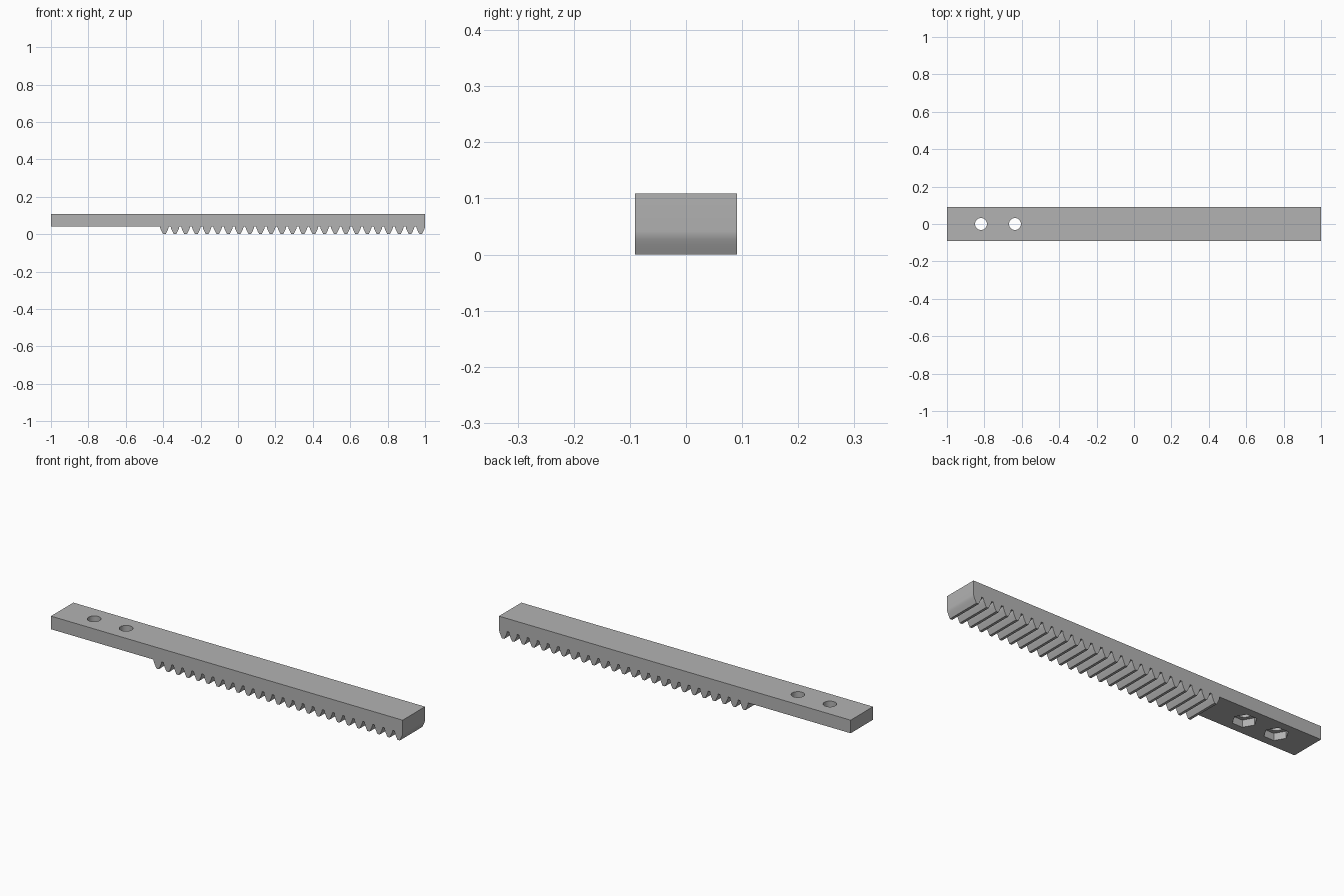
import bpy, bmesh, math
from mathutils import Vector

if "Cube" in bpy.data.objects:
    bpy.data.objects.remove(bpy.data.objects["Cube"], do_unlink=True)

MOD = 1 / 55                  # gear module; all sizes follow from it
PITCH = math.pi * MOD
TOP = 6 * MOD
ROOT = 2.3 * MOD
HALF_WIDTH = 5 * MOD
TEETH = 25
# half a tooth, root to tip, as (half width, height) in modules
FLANK = [(1.27, 2.3), (1.23, 1.9), (1.1, 1.5), (0.87, 1.0), (0.62, 0.5), (0.36, 0)]

grey = bpy.data.materials.new("plain grey")
grey.use_nodes = True
colour = (0.45, 0.45, 0.45, 1)
grey.diffuse_color = colour
grey.node_tree.nodes["Principled BSDF"].inputs["Base Color"].default_value = colour


def prism(name, points, offset):
    """Extrude a closed outline along an offset into a solid object."""
    bm = bmesh.new()
    face = bm.faces.new([bm.verts.new(p) for p in points])
    moved = bmesh.ops.extrude_face_region(bm, geom=[face])["geom"]
    verts = [v for v in moved if isinstance(v, bmesh.types.BMVert)]
    bmesh.ops.translate(bm, verts=verts, vec=Vector(offset))
    bmesh.ops.recalc_face_normals(bm, faces=bm.faces)
    mesh = bpy.data.meshes.new(name)
    bm.to_mesh(mesh)
    bm.free()
    mesh.materials.append(grey)
    obj = bpy.data.objects.new(name, mesh)
    bpy.context.collection.objects.link(obj)
    return obj


def ring(x, radius, sides, z):
    turn = math.tau / sides
    return [(x + radius * math.cos(i * turn), radius * math.sin(i * turn), z)
            for i in range(sides)]


# Bar and teeth: one side outline extruded across the width
outline = [(1, TOP), (-1, TOP), (-1, ROOT)]
last_centre = 1 - FLANK[0][0] * MOD
for i in reversed(range(TEETH)):
    cx = last_centre - i * PITCH
    outline += [(cx - w * MOD, h * MOD) for w, h in FLANK]
    outline += [(cx + w * MOD, h * MOD) for w, h in reversed(FLANK)]
rack = prism("toothed_rack", [(x, -HALF_WIDTH, z) for x, z in outline],
             (0, 2 * HALF_WIDTH, 0))

# Two screw holes, each with a hexagonal nut pocket underneath
cutters = []
for i in (1, 2):
    x = -1 + i * 10 * MOD
    cutters.append(prism("screw_hole_cutter", ring(x, 1.75 * MOD, 40, 0), (0, 0, 0.2)))
    cutters.append(prism("nut_pocket_cutter", ring(x, 3.15 * MOD, 6, 0),
                         (0, 0, ROOT + 2 * MOD)))

bpy.context.view_layer.objects.active = rack
for cutter in cutters:
    cutter.hide_render = True
    cut = rack.modifiers.new("cut", "BOOLEAN")
    cut.operation = "DIFFERENCE"
    cut.solver = "EXACT"
    cut.object = cutter
    bpy.ops.object.modifier_apply(modifier=cut.name)
    bpy.data.objects.remove(cutter, do_unlink=True)

# Smooth tooth flanks and holes, crisp edges elsewhere
bpy.ops.object.select_all(action="DESELECT")
rack.select_set(True)
bpy.ops.object.shade_smooth_by_angle(angle=math.radians(30))
